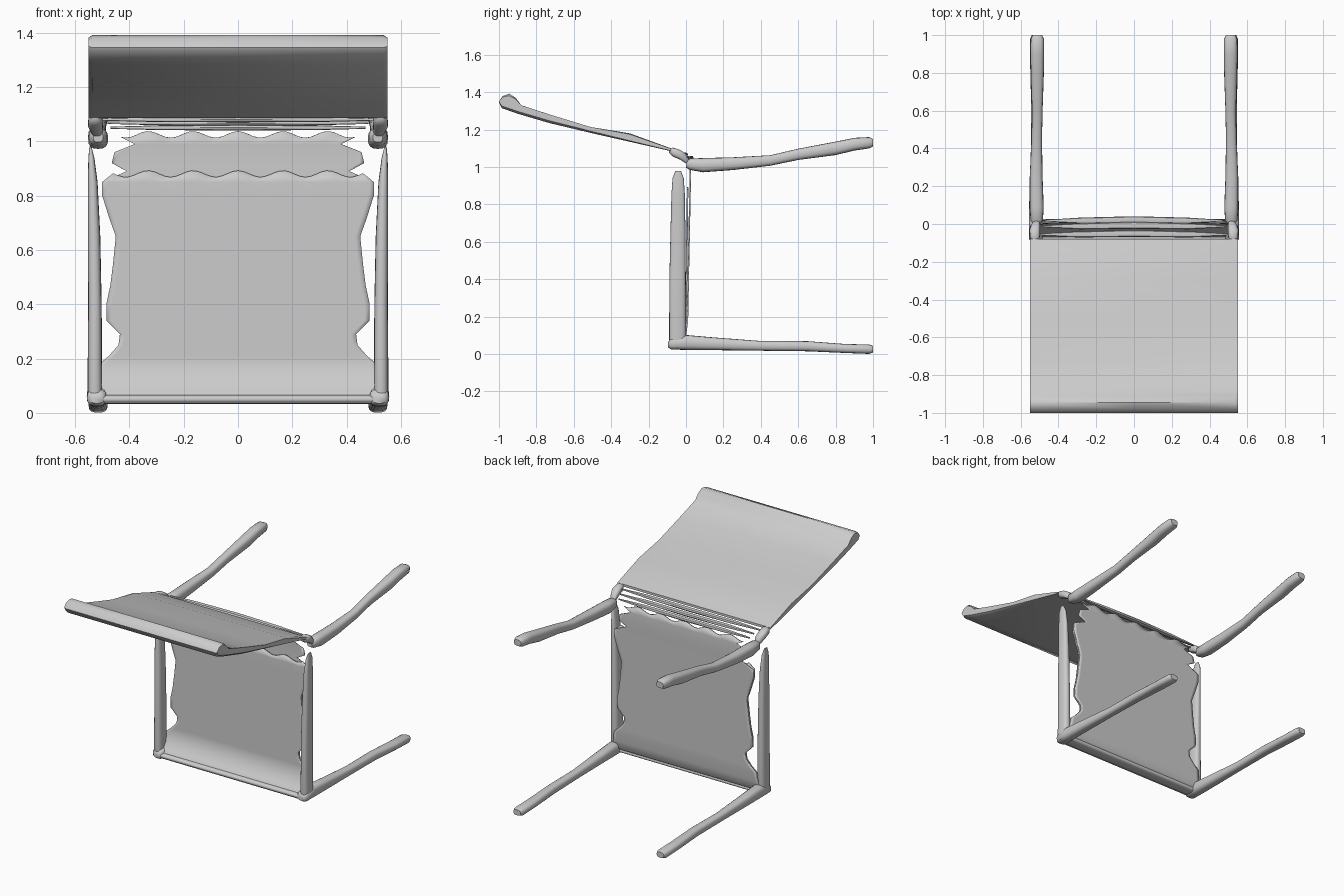
import bpy, bmesh, math
from mathutils import Vector

if "Cube" in bpy.data.objects:
    bpy.data.objects.remove(bpy.data.objects["Cube"])


def finish(name, bm, angle=50):
    bmesh.ops.recalc_face_normals(bm, faces=bm.faces)
    me = bpy.data.meshes.new(name)
    bm.to_mesh(me)
    bm.free()
    ob = bpy.data.objects.new(name, me)
    bpy.context.collection.objects.link(ob)
    bpy.ops.object.select_all(action='DESELECT')
    ob.select_set(True)
    bpy.context.view_layer.objects.active = ob
    bpy.ops.object.shade_smooth_by_angle(angle=math.radians(angle))
    return ob


def tube(name, stations, u, v, sides=16):
    """Loft of rounded sections: (x, y, z, radius along u, radius along v)."""
    bm = bmesh.new()
    u, v = Vector(u), Vector(v)
    rings = []
    for x, y, z, ru, rv in stations:
        ring = []
        for i in range(sides):
            a = 2 * math.pi * i / sides
            c, s = math.cos(a), math.sin(a)
            c = math.copysign(abs(c) ** 0.75, c)
            s = math.copysign(abs(s) ** 0.75, s)
            ring.append(bm.verts.new(Vector((x, y, z)) + u * ru * c + v * rv * s))
        rings.append(ring)
    for a, b in zip(rings, rings[1:]):
        for i in range(sides):
            j = (i + 1) % sides
            bm.faces.new((a[i], a[j], b[j], b[i]))
    bm.faces.new(rings[0])
    bm.faces.new(rings[-1])
    return finish(name, bm)


def sheet(name, rows, thickness, wave_top=0.0, cols=48):
    """Thin skin from rows of (y, z, half width), with a scalloped top edge."""
    bm = bmesh.new()
    grid = []
    for k, (y, z, w) in enumerate(rows):
        line = []
        for i in range(cols + 1):
            x = w * (2 * i / cols - 1)
            dz = wave_top * math.cos(x * 38) if k == len(rows) - 1 else 0
            line.append(bm.verts.new((x, y, z + dz)))
        grid.append(line)
    for a, b in zip(grid, grid[1:]):
        for i in range(cols):
            bm.faces.new((a[i], a[i + 1], b[i + 1], b[i]))
    ob = finish(name, bm)
    m = ob.modifiers.new("skin", 'SOLIDIFY')
    m.thickness = thickness
    m.offset = 0
    return ob


X, Y, Z = (1, 0, 0), (0, 1, 0), (0, 0, 1)

for s, side in ((-1, "left"), (1, "right")):
    # rear leg, upper in this lying pose
    tube(f"rear_leg_{side}", [
        (s * .515, .00, 1.015, .018, .018), (s * .515, .02, 1.015, .033, .03),
        (s * .515, .09, 1.01, .037, .038), (s * .518, .25, 1.018, .034, .034),
        (s * .515, .45, 1.035, .028, .028), (s * .512, .6, 1.068, .028, .03),
        (s * .512, .8, 1.10, .035, .036), (s * .512, .9, 1.122, .036, .034),
        (s * .512, .98, 1.13, .035, .03), (s * .512, 1.0, 1.13, .025, .02)], X, Z)
    # front leg, lower in this lying pose
    tube(f"front_leg_{side}", [
        (s * .52, -.095, .05, .022, .015), (s * .52, -.08, .055, .036, .03),
        (s * .52, .0, .062, .037, .04), (s * .52, .15, .055, .034, .034),
        (s * .518, .4, .044, .028, .026), (s * .515, .65, .042, .03, .027),
        (s * .515, .85, .03, .035, .024), (s * .515, .98, .026, .035, .025),
        (s * .515, 1.0, .026, .026, .018)], X, Z)
    # side rail of the seat
    tube(f"seat_rail_{side}", [
        (s * .525, -.045, .035, .026, .04), (s * .527, -.045, .08, .027, .045),
        (s * .527, -.045, .4, .025, .044), (s * .53, -.043, .65, .023, .04),
        (s * .535, -.042, .85, .018, .036), (s * .54, -.042, .94, .011, .03),
        (s * .543, -.042, .98, .004, .015)], X, Y)
    # rounded lower end of the backrest post
    tube(f"back_joint_{side}", [
        (s * .525, -.09, 1.085, .012, .01), (s * .525, -.07, 1.08, .026, .024),
        (s * .525, -.03, 1.065, .028, .026), (s * .52, .0, 1.045, .022, .026),
        (s * .515, .02, 1.02, .012, .012)], X, Z)

# seat skins: upper face curling into the front lip, and underside
waist = [(.18, .51), (.21, .475), (.25, .44), (.29, .435), (.34, .485), (.4, .485),
         (.47, .47), (.55, .46), (.65, .45), (.72, .475), (.8, .50), (.85, .50)]
sheet("seat_top", [(-.08, .035, .54), (-.078, .05, .54), (-.05, .08, .535),
                   (-.02, .12, .525)]
      + [(-.002 + .012 * z, z, w) for z, w in waist] + [(.01, .88, .46)], .008, .012)
sheet("seat_underside", [(-.04, .035, .53), (-.005, .07, .53), (.0, .12, .52)]
      + [(.004 + .02 * z, z, w) for z, w in waist]
      + [(.022, .89, .41), (.023, .92, .465), (.023, .96, .455),
         (.022, .99, .38), (.02, 1.025, .43)], .008, .012)
# front lip of the seat
tube("seat_front_lip", [(x, -.05, .05, .042, .016) for x in (-.53, 0, .53)], Y, Z)

# backrest slab from a side profile, thick rail at its free end
profile = [(-.985, 1.315), (-.9, 1.285), (-.73, 1.235), (-.49, 1.178), (-.3, 1.135),
           (-.08, 1.085), (-.08, 1.1), (-.14, 1.122), (-.3, 1.18), (-.51, 1.212),
           (-.73, 1.28), (-.88, 1.33), (-.91, 1.37), (-.945, 1.392), (-.98, 1.38), (-1, 1.345)]
bm = bmesh.new()
loops = []
for x, f in ((-.55, .75), (-.535, 1), (0, 1), (.535, 1), (.55, .75)):
    n = len(profile)
    ring = []
    for i, (y, z) in enumerate(profile):
        mid = 1.07 - .295 * y
        ring.append(bm.verts.new((x, y, mid + (z - mid) * f)))
    loops.append(ring)
for a, b in zip(loops, loops[1:]):
    for i in range(n):
        j = (i + 1) % n
        bm.faces.new((a[i], a[j], b[j], b[i]))
bm.faces.new(loops[0])
bm.faces.new(loops[-1])
finish("backrest", bm)

# torn strips between backrest and seat
for k, (y, z, w) in enumerate(((-.055, 1.08, .50), (-.012, 1.068, .48), (.018, 1.05, .47))):
    tube(f"back_strip_{k + 1}", [(-w, y, z, .004, .004), (-w * .6, y, z, .016, .009),
                                 (0, y + .005, z, .018, .01), (w * .6, y, z, .016, .009),
                                 (w, y, z, .004, .004)], Y, Z, 8)
